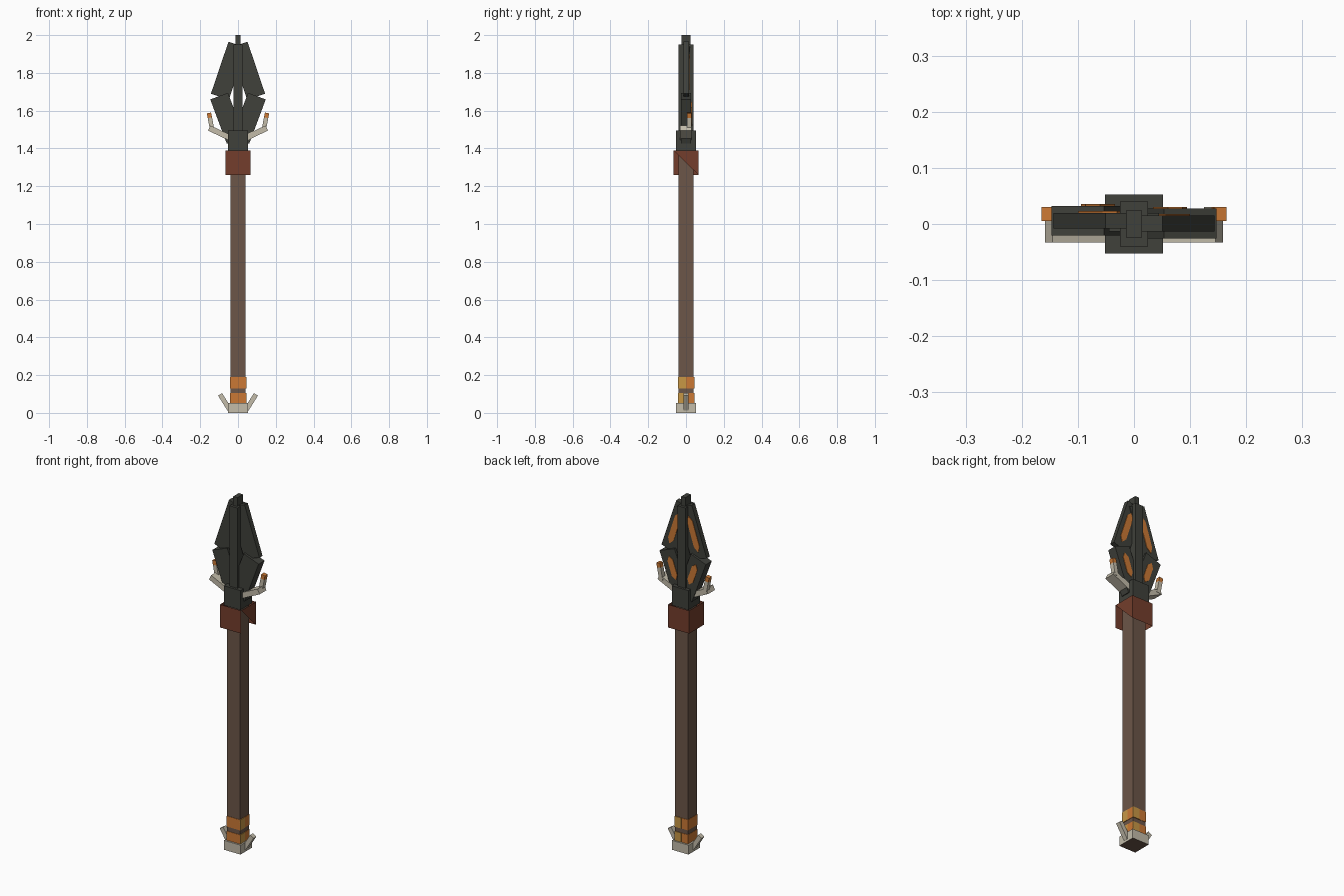
import bpy, bmesh
from mathutils import Vector

cube = bpy.data.objects.get("Cube")
if cube:
    bpy.data.objects.remove(cube, do_unlink=True)


def material(name, rgb):
    m = bpy.data.materials.new(name)
    m.use_nodes = True
    m.diffuse_color = (*rgb, 1)
    m.node_tree.nodes["Principled BSDF"].inputs["Base Color"].default_value = (*rgb, 1)
    return m


iron = material("dark iron", (0.05, 0.052, 0.043))
wood = material("brown wood", (0.15, 0.093, 0.065))
leather = material("red leather", (0.174, 0.048, 0.025))
orange = material("orange", (0.60, 0.19, 0.035))
yellow = material("yellow", (0.58, 0.31, 0.06))
bone = material("pale bone", (0.546, 0.503, 0.402))


def finish(name, bm, *mats):
    bmesh.ops.recalc_face_normals(bm, faces=bm.faces)
    mesh = bpy.data.meshes.new(name)
    bm.to_mesh(mesh)
    bm.free()
    for m in mats:
        mesh.materials.append(m)
    obj = bpy.data.objects.new(name, mesh)
    bpy.context.scene.collection.objects.link(obj)
    return obj


def prism(name, outline, y0, y1, mat):
    """Extrude an outline of (x, z) points from y0 to y1."""
    bm = bmesh.new()
    face = bm.faces.new([bm.verts.new((x, y0, z)) for x, z in outline])
    ext = bmesh.ops.extrude_face_region(bm, geom=[face])["geom"]
    verts = [v for v in ext if isinstance(v, bmesh.types.BMVert)]
    bmesh.ops.translate(bm, verts=verts, vec=(0, y1 - y0, 0))
    return finish(name, bm, mat)


def block(name, hx, hy, z0, z1, mat):
    return prism(name, [(-hx, z0), (hx, z0), (hx, z1), (-hx, z1)], -hy, hy, mat)


def bar(name, start, end, width, y0, y1, mat, side=1, point=0):
    """Slanted bar between two (x, z) points, optionally with pointed ends."""
    a, b = Vector(start), Vector(end)
    along = (b - a).normalized()
    across = Vector((-along.y, along.x)) * width / 2
    tip = along * point
    pts = [a + tip - across, b - tip - across, b - tip + across, a + tip + across]
    if point:
        pts = [a] + pts[:2] + [b] + pts[2:]
    return prism(name, [(side * p.x, p.y) for p in pts], y0, y1, mat)


# Shaft and its painted bands
block("shaft", 0.04, 0.04, 0.04, 1.40, wood)
for label, z0, z1 in (("lower", 0.05, 0.105), ("upper", 0.13, 0.19)):
    block(label + "_band", 0.042, 0.042, z0, z1, orange)
    prism(label + "_band_side_patch", [(0.04, z0), (0.044, z0), (0.044, z1), (0.04, z1)],
          -0.042, 0, yellow)
    prism(label + "_band_back_patch", [(0, z0), (0.042, z0), (0.042, z1), (0, z1)],
          0.04, 0.044, yellow)

# Foot cap with a wooden underside
cap = block("foot_cap", 0.052, 0.052, 0, 0.053, bone)
cap.data.materials.append(wood)
for f in cap.data.polygons:
    f.material_index = int(f.normal.z < -0.5)

# Open leather cuff, torn diagonally on one side
bm = bmesh.new()
r = 0.066
corners = [(-r, -r), (r, -r), (r, r), (-r, r)]
low = [bm.verts.new((x, y, 1.26)) for x, y in corners]
top = [bm.verts.new((x, y, 1.39)) for x, y in corners]
for i in range(4):
    j = (i + 1) % 4
    loop = [low[i], low[j], top[j], top[i]]
    bm.faces.new(loop[1:] if i == 1 else loop)
finish("cuff", bm, leather)

# Head socket, spine and tip
block("head_socket", 0.052, 0.053, 1.385, 1.495, iron)
block("head_spine", 0.025, 0.04, 1.45, 1.95, iron)
block("head_tip", 0.013, 0.025, 1.90, 2.0, iron)

# Paired blades, glowing inlays on the back, horns and foot prongs
for side, label, y in ((1, "left", 0.001), (-1, "right", 0.006)):
    bar(label + "_upper_blade", (0.003, 1.949), (0.096, 1.674), 0.10,
        y - 0.014, y + 0.014, iron, side)
    bar(label + "_lower_blade", (0.10, 1.677), (0.0125, 1.443), 0.10,
        y - 0.0265, y + 0.0265, iron, side)
    bar(label + "_upper_inlay", (0.030, 1.90), (0.092, 1.71), 0.036,
        y + 0.013, y + 0.017, orange, side, 0.03)
    bar(label + "_lower_inlay", (0.086, 1.645), (0.043, 1.52), 0.036,
        y + 0.025, y + 0.0295, orange, side, 0.025)
    bar(label + "_horn_arm", (0.04, 1.455), (0.152, 1.508), 0.03,
        -0.033, 0.028, bone, side)
    bar(label + "_horn", (0.136, 1.495), (0.149, 1.563), 0.023,
        0.005, 0.03, bone, side)
    bar(label + "_horn_tip", (0.149, 1.563), (0.154, 1.588), 0.023,
        0.005, 0.03, orange, side)
    bar(label + "_foot_prong", (0.045, 0.018), (0.095, 0.098), 0.025,
        -0.013, 0.013, bone, side)
